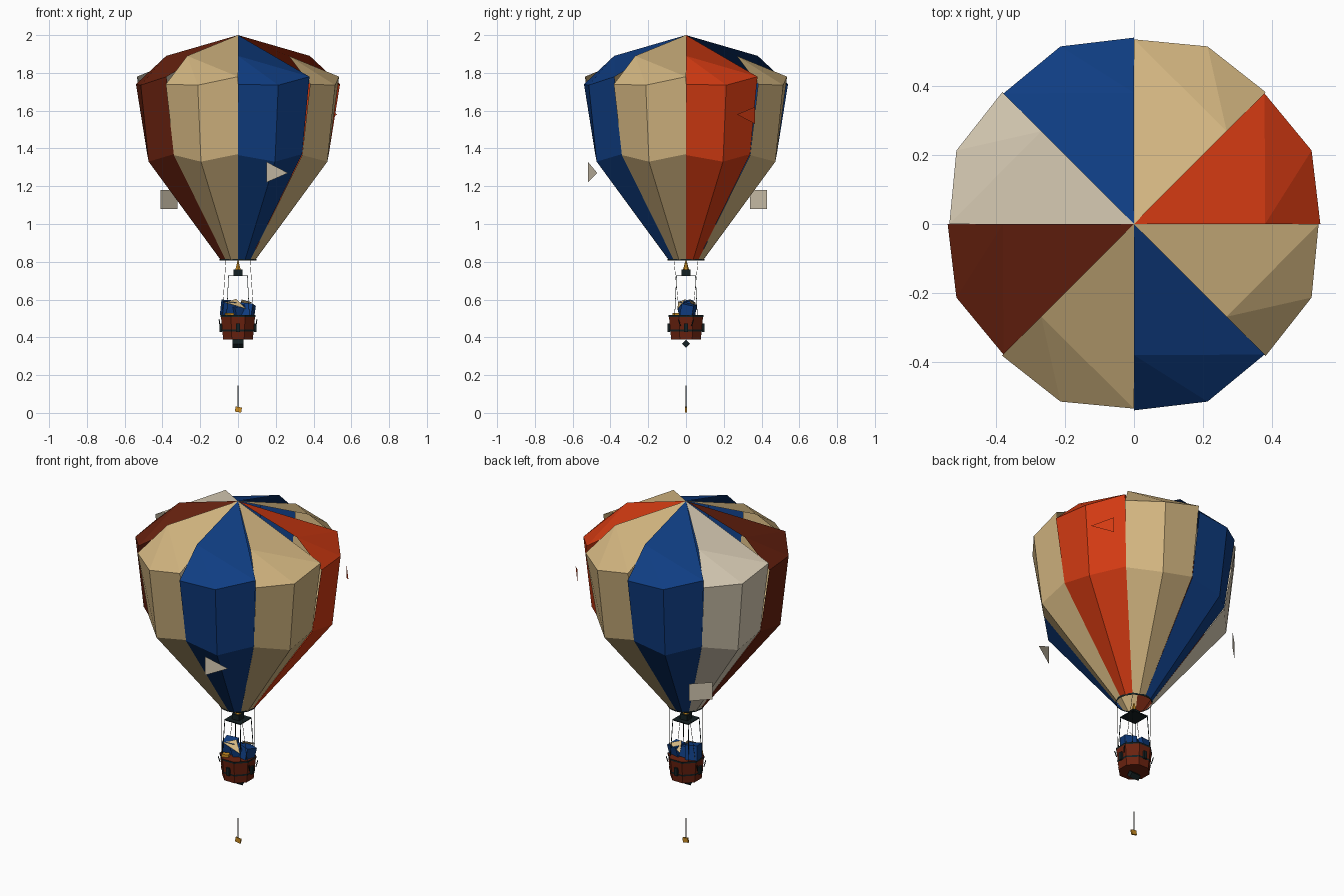
import bpy, bmesh, math
from mathutils import Vector, Matrix

if "Cube" in bpy.data.objects:
    bpy.data.objects.remove(bpy.data.objects["Cube"])


def material(name, r, g, b):
    def lin(c):
        c /= 255
        return c / 12.92 if c <= 0.04045 else ((c + 0.055) / 1.055) ** 2.4
    m = bpy.data.materials.new(name)
    m.diffuse_color = (lin(r), lin(g), lin(b), 1)
    m.use_nodes = True
    m.node_tree.nodes["Principled BSDF"].inputs["Base Color"].default_value = m.diffuse_color
    return m


TAN = material("tan", 210, 181, 128)
CREAM = material("cream", 215, 203, 180)
BLUE = material("blue", 15, 61, 130)
RED = material("red", 210, 58, 18)
BROWN = material("red_brown", 106, 34, 15)
BLACK = material("green_black", 20, 32, 34)
GOLD = material("gold", 205, 142, 35)
ROPE = material("rope_grey", 75, 72, 66)


def polar(r, deg, z):
    a = math.radians(deg)
    return (r * math.cos(a), r * math.sin(a), z)


def mesh(name, verts, faces, mat):
    me = bpy.data.meshes.new(name)
    me.from_pydata(verts, [], faces)
    me.materials.append(mat)
    ob = bpy.data.objects.new(name, me)
    bpy.context.collection.objects.link(ob)
    return ob


def solid(name, mat, maker, matrix, **kw):
    bm = bmesh.new()
    maker(bm, matrix=matrix, **kw)
    me = bpy.data.meshes.new(name)
    bm.to_mesh(me)
    bm.free()
    me.materials.append(mat)
    ob = bpy.data.objects.new(name, me)
    bpy.context.collection.objects.link(ob)
    return ob


def box(name, mat, loc, size, rot=(0, 0, 0)):
    m = Matrix.LocRotScale(Vector(loc), None, None)
    for a, axis in zip(rot, "XYZ"):
        m = m @ Matrix.Rotation(math.radians(a), 4, axis)
    return solid(name, mat, bmesh.ops.create_cube,
                 m @ Matrix.Diagonal((*size, 1)), size=1)


def cone(name, mat, z0, z1, r0, r1, n, turn=0, caps=True):
    m = Matrix.Translation((0, 0, (z0 + z1) / 2)) @ Matrix.Rotation(math.radians(turn), 4, 'Z')
    return solid(name, mat, bmesh.ops.create_cone, m, cap_ends=caps,
                 segments=n, radius1=r0, radius2=r1, depth=z1 - z0)


def rod(name, mat, a, b, r=0.002):
    a, b = Vector(a), Vector(b)
    d = b - a
    m = Matrix.Translation((a + b) / 2) @ d.to_track_quat('Z', 'Y').to_matrix().to_4x4()
    return solid(name, mat, bmesh.ops.create_cone, m, cap_ends=True,
                 segments=4, radius1=r, radius2=r, depth=d.length)


# Envelope: eight gores, each with one bent edge and one straight top edge
gore_colours = [RED, TAN, BLUE, CREAM, BROWN, TAN, BLUE, TAN]
for i, mat in enumerate(gore_colours):
    lo = i * 45
    mid, hi = lo + 22.5, lo + 45
    verts = [(0, 0, 2.0), polar(0.38, lo, 1.89),
             polar(0.54, lo, 1.74), polar(0.557, mid, 1.735), polar(0.535, hi, 1.78),
             polar(0.48, lo, 1.365), polar(0.512, mid, 1.33), polar(0.48, hi, 1.37),
             polar(0.092, lo, 0.81), polar(0.098, mid, 0.81), polar(0.092, hi, 0.81)]
    faces = [(0, 1, 4), (1, 3, 4), (1, 2, 3),
             (2, 5, 6, 3), (3, 6, 7, 4), (5, 8, 9, 6), (6, 9, 10, 7)]
    mesh(f"envelope_gore_{i + 1}", verts, faces, mat)

# Dark trim around the mouth
cone("mouth_trim", BLACK, 0.806, 0.816, 0.097, 0.100, 16, caps=False)

# Loose patches floating beside the envelope
mesh("front_patch", [(0.15, -0.52, 1.33), (0.15, -0.52, 1.22), (0.265, -0.47, 1.27)],
     [(0, 1, 2)], CREAM)
mesh("side_patch", [(0.525, 0.27, 1.58), (0.445, 0.365, 1.53), (0.445, 0.365, 1.62)],
     [(0, 1, 2)], RED)
mesh("rear_patch", [(-0.41, 0.34, 1.08), (-0.41, 0.34, 1.18),
                    (-0.32, 0.43, 1.18), (-0.32, 0.43, 1.08)], [(0, 1, 2, 3)], CREAM)

# Burner
box("burner_plate", BLACK, (0, 0, 0.726), (0.104, 0.104, 0.005))
box("burner_body", BLACK, (0, 0, 0.743), (0.046, 0.046, 0.032))
cone("burner_flame", GOLD, 0.758, 0.81, 0.016, 0.002, 6)

# Basket with bands and rim
cone("basket", BROWN, 0.388, 0.515, 0.085, 0.098, 8, 22.5)
cone("basket_band", BLACK, 0.431, 0.441, 0.0925, 0.0935, 8, 22.5, caps=False)
cone("basket_rim", BLACK, 0.508, 0.518, 0.0995, 0.0995, 8, 22.5, caps=False)

# Ropes and posts, mirrored to the four corners
for k, (sx, sy) in enumerate([(1, 1), (-1, 1), (-1, -1), (1, -1)]):
    rod(f"post_{k + 1}", BLACK, (sx * 0.06, sy * 0.06, 0.51), (sx * 0.05, sy * 0.05, 0.726))
    rod(f"outer_rope_{k + 1}", ROPE, (sx * 0.084, sy * 0.034, 0.51),
        (sx * 0.064, sy * 0.064, 0.81), 0.0012)
    # Hanging handles and bags on the basket wall
    px, py, _ = polar(0.095, 90 * k, 0)
    box(f"wall_bag_{k + 1}", BLACK, (px * 0.96, py * 0.96, 0.452),
        (0.012, 0.02, 0.045), (0, 0, 90 * k))
    rod(f"handle_{k + 1}", BLACK, (sx * 0.095, sy * 0.03, 0.46), (sx * 0.1, sy * 0.04, 0.495), 0.003)

# Cargo: blue crates under tan cloths
box("left_crate", BLUE, (-0.052, 0.005, 0.552), (0.068, 0.066, 0.082), (8, 6, 12))
box("right_crate", BLUE, (0.048, 0.012, 0.542), (0.07, 0.066, 0.068), (-10, 8, -14))
box("middle_crate", BLUE, (0, 0.0, 0.54), (0.06, 0.06, 0.06), (15, -10, 30))
mesh("cargo_cloth_front", [(-0.07, -0.042, 0.585), (0.045, -0.045, 0.55), (-0.01, 0.0, 0.603)],
     [(0, 1, 2)], TAN)
mesh("cargo_cloth_rear", [(0.075, 0.05, 0.585), (0.0, 0.055, 0.545), (0.02, 0.01, 0.6)],
     [(0, 1, 2)], TAN)
box("cargo_bundle", GOLD, (-0.045, -0.05, 0.52), (0.04, 0.03, 0.02), (0, 0, 20))

# Keel block, hanging line and weight
box("keel_block", BLACK, (0, 0, 0.366), (0.06, 0.03, 0.03), (45, 0, 0))
rod("hanging_line", ROPE, (0, 0, 0.02), (0, 0, 0.145), 0.0025)
box("line_weight", GOLD, (0.002, 0, 0.0175), (0.034, 0.008, 0.027), (0, 10, 0))
